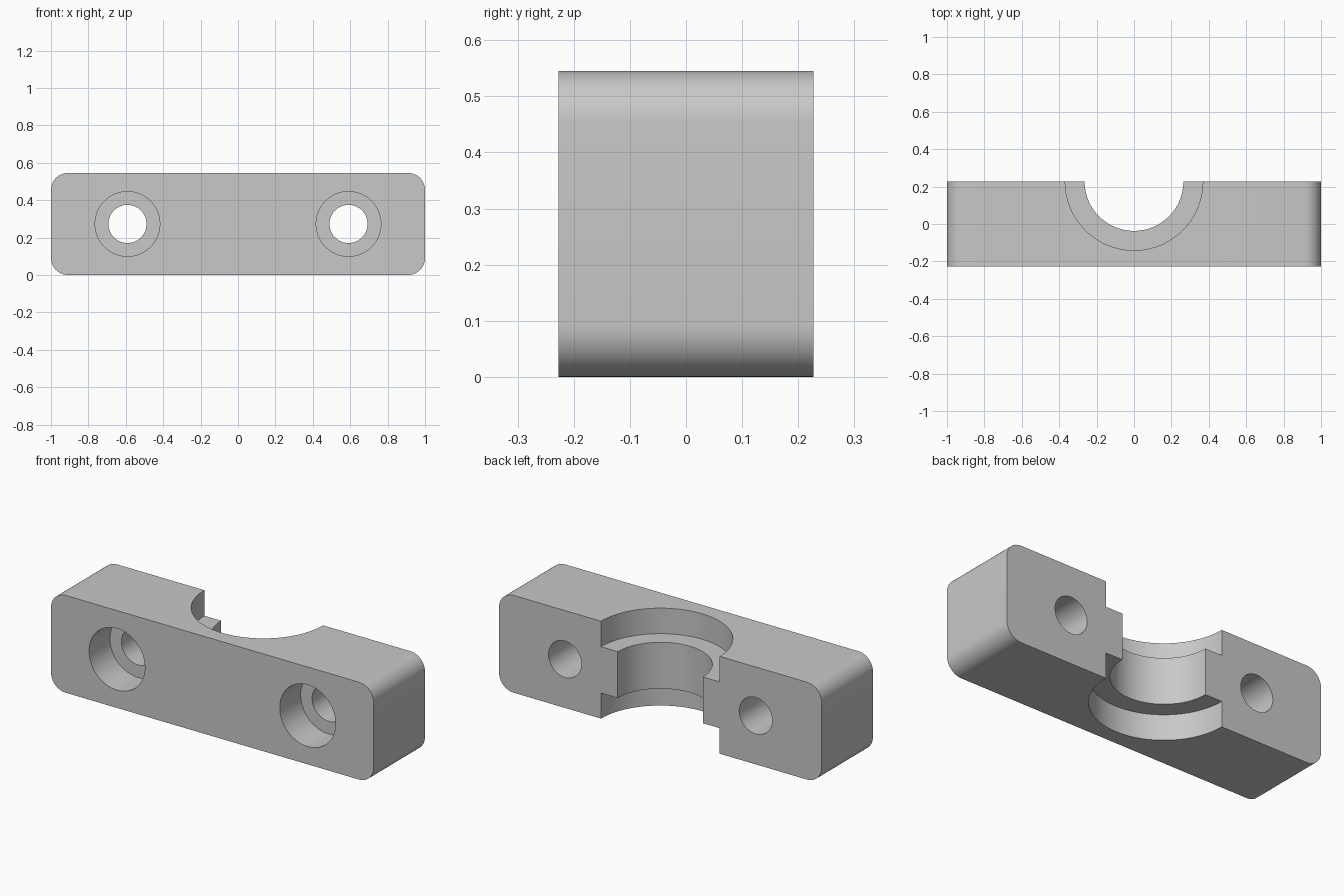
import bpy, bmesh, math
from mathutils import Matrix, Vector

W, D, H, R = 2.0, 0.4546, 0.5455, 0.091   # width, depth, height, corner radius

cube = bpy.data.objects.get("Cube")
if cube:
    bpy.data.objects.remove(cube, do_unlink=True)

grey = bpy.data.materials.new("plain_grey")
grey.use_nodes = True
colour = (0.58, 0.58, 0.58, 1)
grey.diffuse_color = colour
grey.node_tree.nodes["Principled BSDF"].inputs["Base Color"].default_value = colour


def add_object(name, bm):
    mesh = bpy.data.meshes.new(name)
    bmesh.ops.recalc_face_normals(bm, faces=bm.faces)
    bm.to_mesh(mesh)
    bm.free()
    obj = bpy.data.objects.new(name, mesh)
    bpy.context.collection.objects.link(obj)
    return obj


def cylinder(name, radius, start, end):
    """Closed cylinder between two points."""
    start, end = Vector(start), Vector(end)
    axis = end - start
    turn = Vector((0, 0, 1)).rotation_difference(axis).to_matrix().to_4x4()
    bm = bmesh.new()
    bmesh.ops.create_cone(bm, cap_ends=True, segments=96, radius1=radius,
                          radius2=radius, depth=axis.length,
                          matrix=Matrix.Translation((start + end) / 2) @ turn)
    return add_object(name, bm)


# Block: rounded rectangle profile extruded from front to back
bm = bmesh.new()
corners = [(1, 1, 0), (-1, 1, 90), (-1, -1, 180), (1, -1, 270)]
profile = []
for sx, sz, first in corners:
    for step in range(13):
        a = math.radians(first + step * 7.5)
        profile.append(bm.verts.new((sx * (W / 2 - R) + R * math.cos(a), -D / 2,
                                     H / 2 + sz * (H / 2 - R) + R * math.sin(a))))
face = bm.faces.new(profile)
extruded = bmesh.ops.extrude_face_region(bm, geom=[face], use_keep_orig=True)
bmesh.ops.translate(bm, vec=(0, D, 0),
                    verts=[v for v in extruded["geom"] if isinstance(v, bmesh.types.BMVert)])
block = add_object("clamp_block", bm)
block.data.materials.append(grey)

# Half-round seat at the back, wider at the top and the bottom
back, step_height = D / 2, 0.143
cutters = [
    cylinder("seat_bore", 0.264, (0, back, -0.1), (0, back, H + 0.1)),
    cylinder("lower_recess", 0.368, (0, back, -0.1), (0, back, step_height)),
    cylinder("upper_recess", 0.368, (0, back, H - step_height), (0, back, H + 0.1)),
]

# Counterbored bolt holes on both sides
for side in (-1, 1):
    x = side * 0.591
    cutters.append(cylinder("bolt_hole", 0.102, (x, -0.4, H / 2), (x, 0.4, H / 2)))
    cutters.append(cylinder("counterbore", 0.173, (x, -0.4, H / 2), (x, -D / 2 + 0.185, H / 2)))

# Cut every opening, then drop the cutters
bpy.ops.object.select_all(action="DESELECT")
block.select_set(True)
bpy.context.view_layer.objects.active = block
for cutter in cutters:
    cutter.hide_render = True
    mod = block.modifiers.new(cutter.name, "BOOLEAN")
    mod.operation = "DIFFERENCE"
    mod.solver = "EXACT"
    mod.object = cutter
    bpy.ops.object.modifier_apply(modifier=mod.name)
    bpy.data.objects.remove(cutter, do_unlink=True)

bpy.ops.object.shade_smooth_by_angle(angle=math.radians(30))
